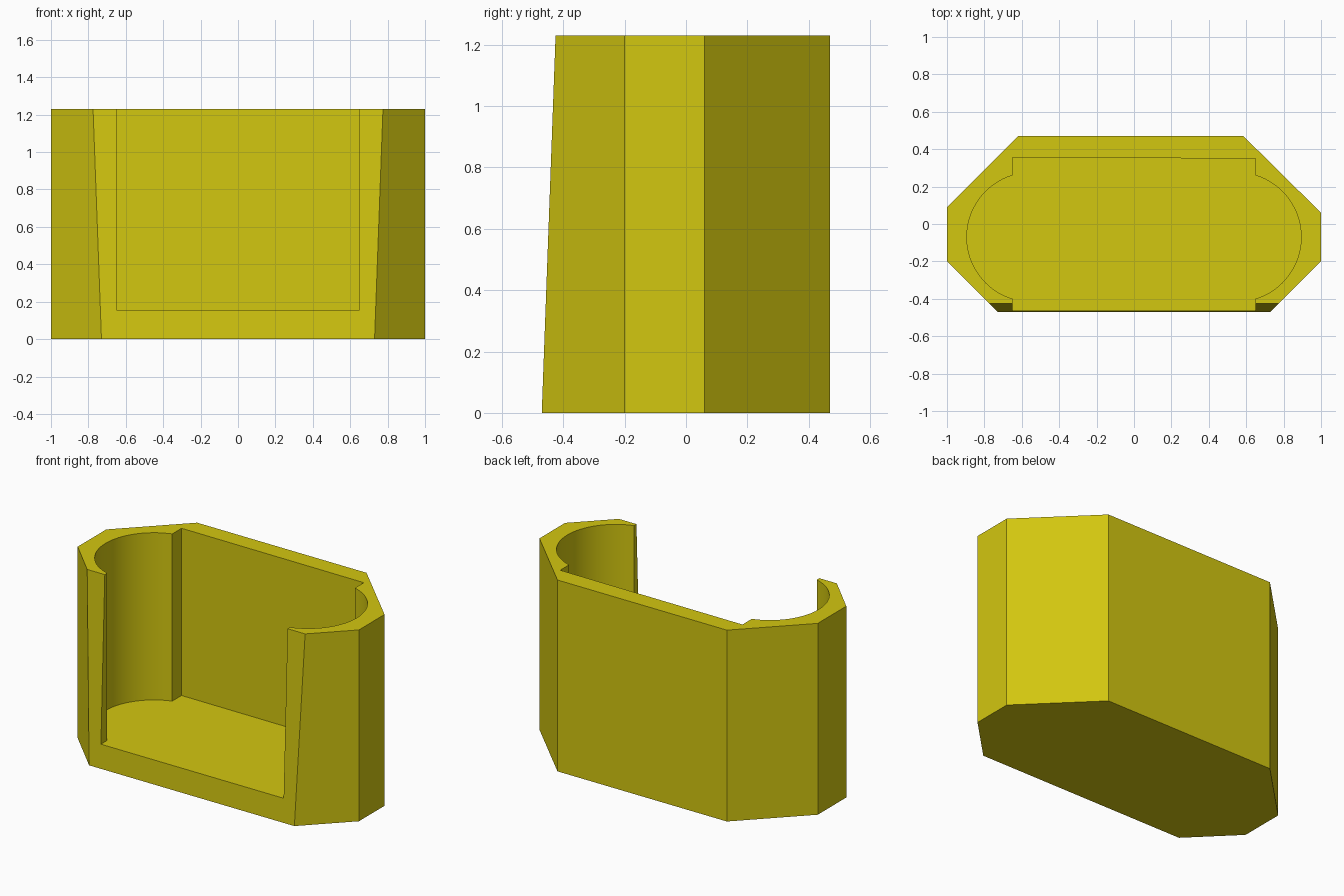
import bpy, bmesh, math

if "Cube" in bpy.data.objects:
    bpy.data.objects.remove(bpy.data.objects["Cube"])

mat = bpy.data.materials.new("mustard_yellow")
mat.diffuse_color = (0.65, 0.57, 0.005, 1)
mat.use_nodes = True
mat.node_tree.nodes["Principled BSDF"].inputs["Base Color"].default_value = mat.diffuse_color


def prism(name, low, high, z0, z1):
    """Closed solid between two matching outlines."""
    bm = bmesh.new()
    a = [bm.verts.new((x, y, z0)) for x, y in low]
    b = [bm.verts.new((x, y, z1)) for x, y in high]
    n = len(a)
    bm.faces.new(a)
    bm.faces.new(b)
    for i in range(n):
        j = (i + 1) % n
        bm.faces.new((a[i], a[j], b[j], b[i]))
    bmesh.ops.recalc_face_normals(bm, faces=bm.faces)
    mesh = bpy.data.meshes.new(name)
    bm.to_mesh(mesh)
    bm.free()
    obj = bpy.data.objects.new(name, mesh)
    bpy.context.collection.objects.link(obj)
    mesh.materials.append(mat)
    return obj


def arc(side, start, end, steps=32):
    """Rounded end pocket, centred on the given side."""
    pts = []
    for i in range(steps + 1):
        t = math.radians(start + (end - start) * i / steps)
        pts.append((side * (0.549 + 0.345 * math.cos(t)), -0.07 + 0.345 * math.sin(t)))
    return pts


# Eight-sided body with a front that leans back slightly
back = [(1, -0.2), (1, 0.06), (0.585, 0.47), (-0.62, 0.47), (-1, 0.09), (-1, -0.2)]
body = prism("holder_body",
             back + [(-0.73, -0.47), (0.73, -0.47)],
             back + [(-0.775, -0.425), (0.775, -0.425)], 0, 1.23)

# Pocket outline: flat back, round ends, open front
pocket = ([(-0.65, 0.355), (0.65, 0.35)] + arc(1, 73, -73)
          + [(0.65, -0.7), (-0.65, -0.7)] + arc(-1, -73, 73))
cutter = prism("pocket_cutter", pocket, pocket, 0.155, 1.6)
cutter.hide_render = True
cutter.hide_set(True)

# Hollow out the body
mod = body.modifiers.new("pocket", "BOOLEAN")
mod.object = cutter
mod.operation = "DIFFERENCE"
mod.solver = "EXACT"
bpy.context.view_layer.objects.active = body
body.select_set(True)
bpy.ops.object.modifier_apply(modifier=mod.name)
bpy.data.objects.remove(cutter, do_unlink=True)
bpy.ops.object.shade_smooth_by_angle(angle=math.radians(25))
